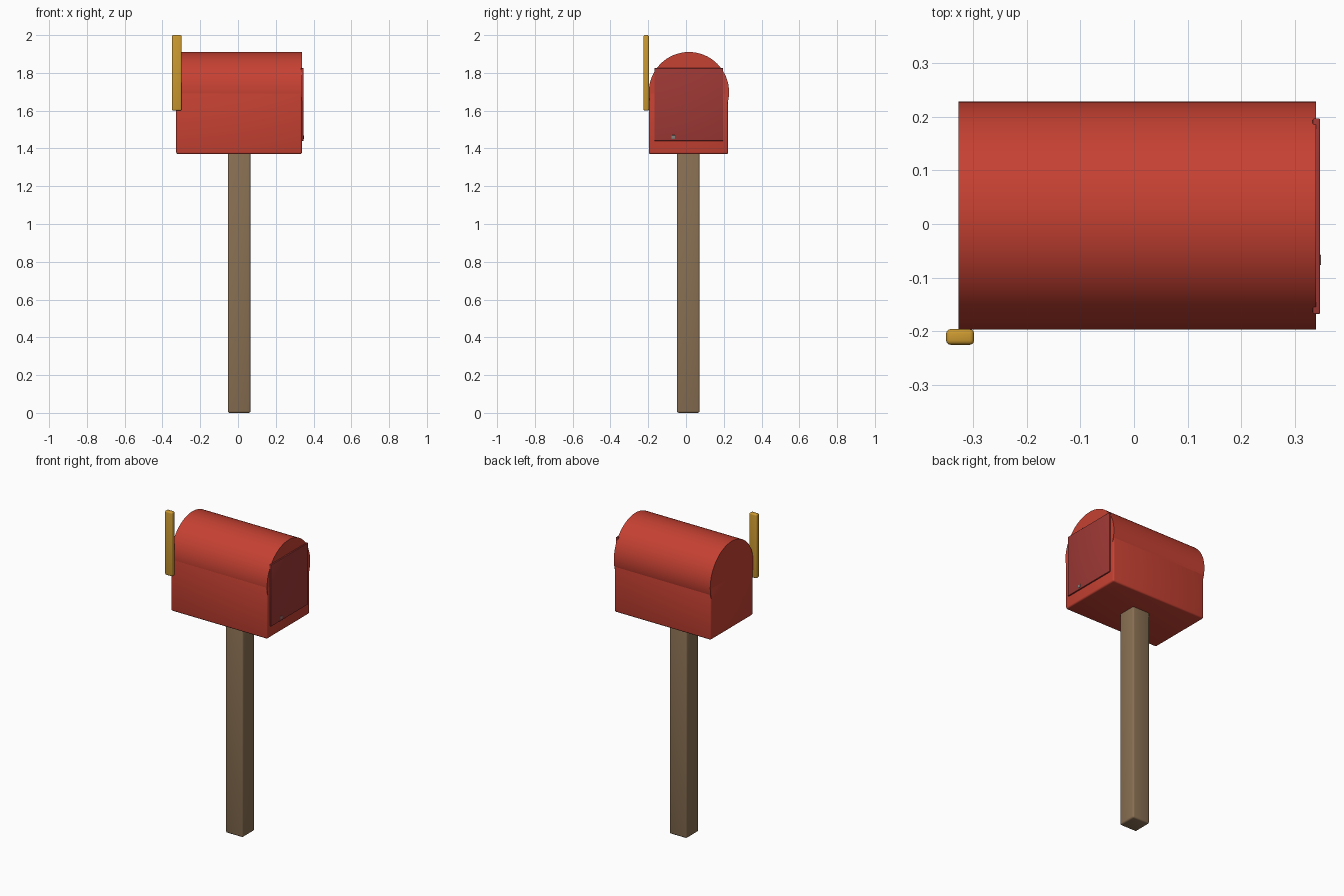
import bpy, math

if "Cube" in bpy.data.objects:
    bpy.data.objects.remove(bpy.data.objects["Cube"])


def material(name, rgb):
    m = bpy.data.materials.new(name)
    m.diffuse_color = (*rgb, 1)
    m.use_nodes = True
    m.node_tree.nodes["Principled BSDF"].inputs["Base Color"].default_value = m.diffuse_color
    return m


RED = material("mailbox red", (0.56, 0.052, 0.032))
DARK_RED = material("door dark red", (0.34, 0.04, 0.036))
WOOD = material("post wood", (0.25, 0.16, 0.085))
YELLOW = material("flag yellow", (0.60, 0.32, 0.03))
GREY = material("latch grey", (0.25, 0.22, 0.20))


def finish(obj, name, mat):
    obj.name = name
    obj.data.materials.append(mat)
    bpy.ops.object.shade_smooth_by_angle(angle=math.radians(35))
    return obj


def box(name, lo, hi, mat, bevel):
    """Axis-aligned box between two corners with rounded edges."""
    bpy.ops.mesh.primitive_cube_add(
        size=1, location=[(a + b) / 2 for a, b in zip(lo, hi)])
    obj = bpy.context.object
    obj.scale = [b - a for a, b in zip(lo, hi)]
    bpy.ops.object.transform_apply(location=False, rotation=False, scale=True)
    mod = obj.modifiers.new("rounded edges", 'BEVEL')
    mod.width = bevel
    mod.segments = 3
    bpy.ops.object.modifier_apply(modifier=mod.name)
    return finish(obj, name, mat)


# Wooden post
box("post", (-0.054, -0.048, 0), (0.066, 0.072, 1.39), WOOD, 0.01)

# Mailbox body: boxy lower half and a round top lying along x
x0, x1 = -0.327, 0.339
box("mailbox_body", (x0, -0.197, 1.37), (x1, 0.223, 1.70), RED, 0.01)
bpy.ops.mesh.primitive_cylinder_add(
    vertices=64, radius=0.2125, depth=x1 - x0,
    location=((x0 + x1) / 2, 0.0155, 1.698), rotation=(0, math.pi / 2, 0))
finish(bpy.context.object, "mailbox_round_top", RED)

# Door plate on the right end, with a small latch low down
box("door", (0.333, -0.168, 1.44), (0.347, 0.197, 1.825), DARK_RED, 0.003)
box("door_latch", (0.338, -0.077, 1.45), (0.3485, -0.057, 1.47), GREY, 0.002)

# Raised flag on the front left corner
box("flag", (-0.35, -0.225, 1.60), (-0.298, -0.196, 2.0), YELLOW, 0.008)
